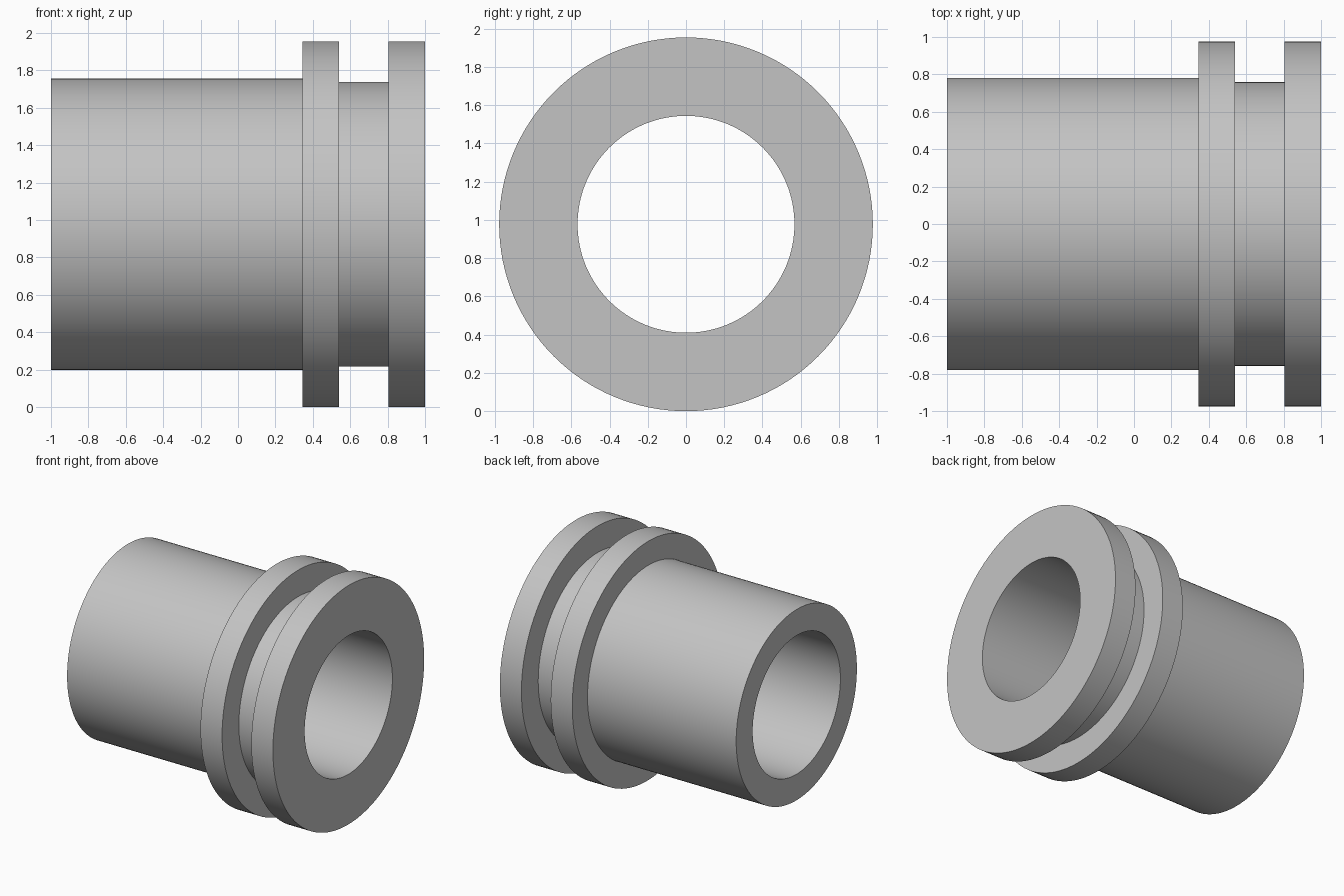
import bpy
import bmesh
from math import cos, sin, tau

SIDES = 128
AXIS_Z = 0.977

cube = bpy.data.objects.get("Cube")
if cube:
    bpy.data.objects.remove(cube, do_unlink=True)

# Plain grey material
grey = bpy.data.materials.new("plain_grey")
grey.use_nodes = True
colour = (0.55, 0.55, 0.55, 1)
grey.diffuse_color = colour
grey.node_tree.nodes["Principled BSDF"].inputs["Base Color"].default_value = colour


def revolve(name, profile):
    """Turn a closed (x, radius) profile around the x axis."""
    bm = bmesh.new()
    rings = []
    for i in range(SIDES):
        a = tau * i / SIDES
        rings.append([bm.verts.new((x, r * cos(a), r * sin(a))) for x, r in profile])
    n = len(profile)
    for i in range(SIDES):
        here, after = rings[i], rings[(i + 1) % SIDES]
        for j in range(n):
            k = (j + 1) % n
            bm.faces.new((here[j], here[k], after[k], after[j]))
    bmesh.ops.recalc_face_normals(bm, faces=bm.faces)
    mesh = bpy.data.meshes.new(name)
    bm.to_mesh(mesh)
    bm.free()
    mesh.materials.append(grey)
    obj = bpy.data.objects.new(name, mesh)
    bpy.context.collection.objects.link(obj)
    obj.location.z = AXIS_Z
    bpy.ops.object.select_all(action="DESELECT")
    obj.select_set(True)
    bpy.context.view_layer.objects.active = obj
    bpy.ops.object.shade_smooth_by_angle()
    return obj


# Sleeve, inner flange, groove and end flange in one turned section
BORE, SLEEVE, GROOVE, FLANGE = 0.567, 0.78, 0.76, AXIS_Z
revolve("flanged_bushing", [
    (-1, BORE), (-1, SLEEVE),
    (0.345, SLEEVE), (0.345, FLANGE),
    (0.54, FLANGE), (0.54, GROOVE),
    (0.805, GROOVE), (0.805, FLANGE),
    (1, FLANGE), (1, BORE),
])
